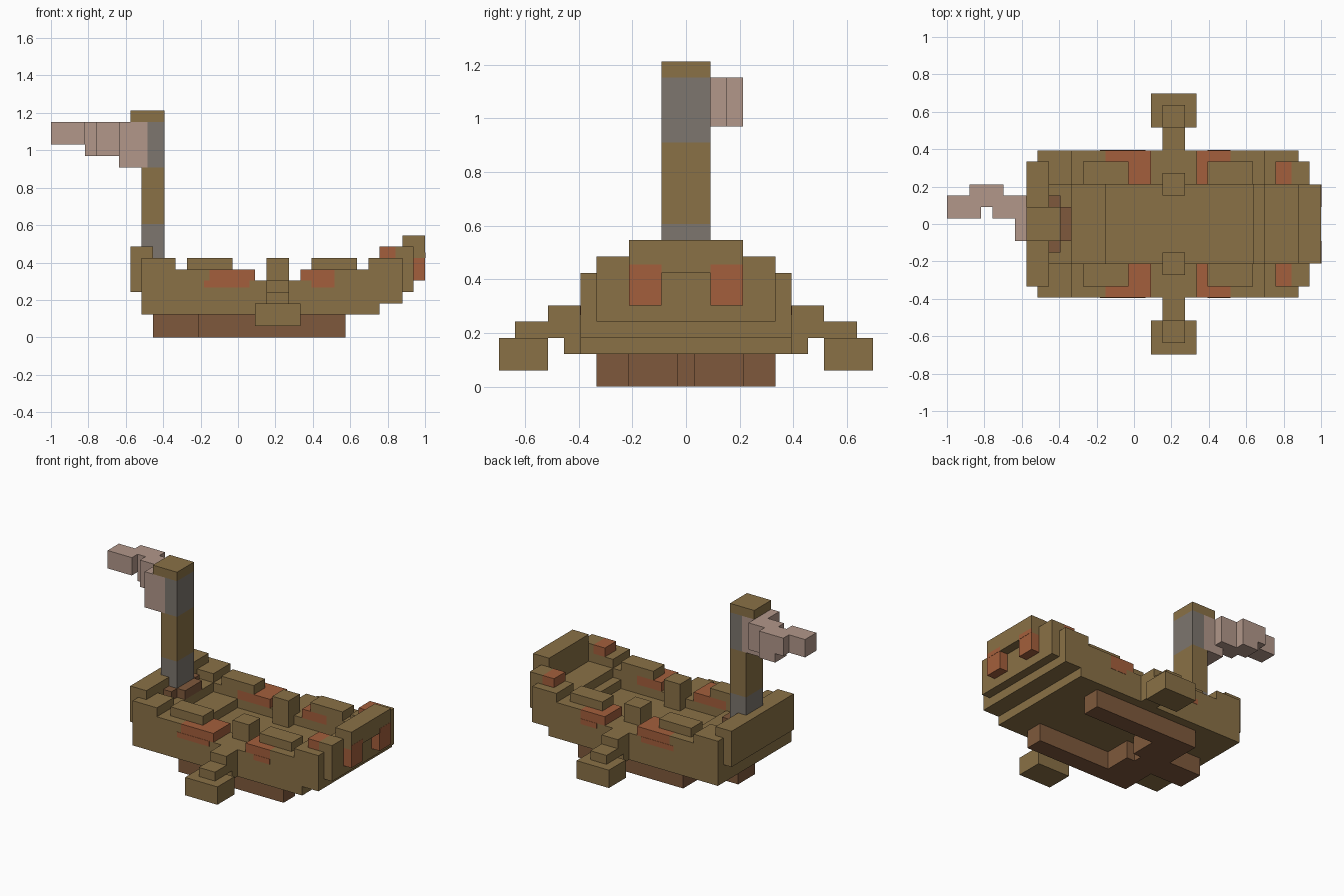
import bpy
import bmesh
from mathutils import Vector

cube = bpy.data.objects.get("Cube")
if cube:
    bpy.data.objects.remove(cube, do_unlink=True)

U = 2 / 33  # one block; all sizes below are in blocks


def lin(c):
    c /= 255
    return c / 12.92 if c <= 0.04045 else ((c + 0.055) / 1.055) ** 2.4


def material(name, r, g, b):
    m = bpy.data.materials.new(name)
    m.use_nodes = True
    col = (lin(r), lin(g), lin(b), 1)
    m.diffuse_color = col
    bsdf = next(n for n in m.node_tree.nodes if n.type == 'BSDF_PRINCIPLED')
    bsdf.inputs["Base Color"].default_value = col
    bsdf.inputs["Roughness"].default_value = 0.9
    return m


OLIVE = material("olive wood", 138, 113, 70)
BROWN = material("brown wood", 127, 89, 60)
ORANGE = material("rust orange", 164, 95, 60)
GREY = material("mast grey", 125, 118, 110)
PINK = material("dusty pink cloth", 178, 151, 138)


def blocks(name, mat, boxes, mirror=False):
    """Join boxes (x0, x1, y0, y1, z0, z1) into one part, optionally on both sides."""
    bm = bmesh.new()
    for x0, x1, y0, y1, z0, z1 in boxes:
        for s in ((1, -1) if mirror else (1,)):
            vs = bmesh.ops.create_cube(bm, size=1)["verts"]
            size = Vector((x1 - x0, y1 - y0, z1 - z0))
            mid = Vector(((x0 + x1) / 2, s * (y0 + y1) / 2, (z0 + z1) / 2))
            for v in vs:
                v.co = (Vector(a * b for a, b in zip(v.co, size)) + mid) * U
    me = bpy.data.meshes.new(name)
    bm.to_mesh(me)
    bm.free()
    me.materials.append(mat)
    ob = bpy.data.objects.new(name, me)
    bpy.context.collection.objects.link(ob)
    return ob


# Hull bottom, stepping outward toward the bow
blocks("hull_bottom", OLIVE, [
    (-8.5, 12.5, -6.5, 6.5, 2, 3),
    (-8.5, 14.5, -6.5, 6.5, 3, 4)])

# Stepped deck between the sides
blocks("deck", OLIVE, [
    (-7.5, -5.5, -3.5, 3.5, 4, 6),
    (-5.5, -2.5, -3.5, 3.5, 4, 5),
    (10.5, 11.5, -3.5, 3.5, 4, 5),
    (11.5, 14.5, -3.5, 3.5, 4, 6)])

# Side walls and rails
blocks("side_walls", OLIVE, [
    (-7.5, 14.5, 3.5, 6.5, 4, 5),
    (-8.5, -7.5, 5.5, 6.5, 4, 7),
    (-7.5, -5.5, 3.5, 6.5, 5, 7),
    (-5.5, -2.5, 3.5, 6.5, 5, 6),
    (8.5, 11.5, 3.5, 6.5, 5, 6),
    (11.5, 14.5, 3.5, 6.5, 5, 7),
    (13.9, 14.5, 3.5, 5.5, 7, 8)], mirror=True)
blocks("rail_pads", OLIVE, [
    (-4.5, -0.5, 3.5, 5.5, 6, 7),
    (6.5, 10.5, 3.5, 5.5, 6, 7)], mirror=True)
blocks("rusty_rails", ORANGE, [
    (-2.5, 1.5, 3.5, 6.5, 5, 6),
    (5.5, 8.5, 3.5, 6.5, 5, 6),
    (12.5, 13.9, 3.5, 5.5, 7, 8)], mirror=True)
# Thin rust stains below the rails
blocks("rust_stains", ORANGE, [
    (-3, 1, 6.5, 6.53, 4.4, 5),
    (6.5, 8.5, 6.5, 6.53, 4.4, 5)], mirror=True)

# Stern and bow ends
blocks("stern_end", OLIVE, [
    (-9.5, -8.5, -5.5, 5.5, 4, 8),
    (-8.5, -7.5, -5.5, 5.5, 4, 8)])
blocks("bow_end", OLIVE, [
    (14.5, 15.5, -5.5, 5.5, 4, 8),
    (14.5, 15.5, -3.5, 3.5, 8, 9),
    (15.5, 16.5, -3.5, 3.5, 7, 9)])
blocks("bow_tabs", ORANGE, [
    (15.5, 16.5, 1.5, 3.5, 5, 7),
    (16.47, 16.5 + 0.02, 1.5, 3.5, 7, 7.5)], mirror=True)

# Runners, feet and tail under the hull
blocks("runners", BROWN, [
    (-3.5, 9.5, 3.5, 5.5, 0, 2),
    (-3.5, 0.5, 0.5, 3.5, 0, 2)], mirror=True)
blocks("keel_tail", BROWN, [
    (-7.5, -3.5, -1.5, 1.5, 0, 2),
    (-3.5, -0.5, -0.5, 0.5, 0, 2)])

# Outriggers
blocks("outrigger_arms", OLIVE, [
    (2.5, 4.5, 2.5, 3.5, 4, 7),
    (2.5, 4.5, 3.5, 4.5, 5, 7),
    (2.5, 4.5, 6.5, 8.5, 4, 5),
    (2.5, 4.5, 6.5, 10.5, 3, 4),
    (2.5, 4.5, 6.5, 7.5, 2, 3)], mirror=True)
blocks("outrigger_floats", OLIVE, [
    (1.5, 5.5, 8.5, 11.5, 1, 3)], mirror=True)

# Mast with grey bands, top cap and base steps
blocks("mast_grey_bands", GREY, [
    (-7.5, -6.5, -1.5, 1.5, 6, 8),
    (-8.5, -6.5, -1.5, 1.5, 8, 10),
    (-8, -6.5, -1.5, 1.5, 15, 19)])
blocks("mast_wood", OLIVE, [
    (-8.5, -6.5, -1.5, 1.5, 10, 15),
    (-9.5, -6.5, -1.5, 1.5, 19, 20)])
blocks("mast_base", BROWN, [
    (-7.5, -6.5, 1.5, 2.5, 6, 7),
    (-7.5, -6.5, -2.5, -1.5, 6, 7),
    (-6.5, -5.5, -1.5, 1.5, 6, 7)])

# Waving pennant
blocks("pennant", PINK, [
    (-10.5, -8, -1.5, 1.5, 15, 19),
    (-12.5, -10.5, 0.5, 2.5, 16, 19),
    (-10.5, -9.5, 1.5, 2.5, 16, 19),
    (-13.5, -11.5, 2.5, 3.5, 16, 19),
    (-13.5, -12.5, 1.5, 2.5, 16, 19),
    (-14.5, -13.5, 2.5, 3.5, 17, 19),
    (-16.5, -13.5, 0.5, 2.5, 17, 19)])
